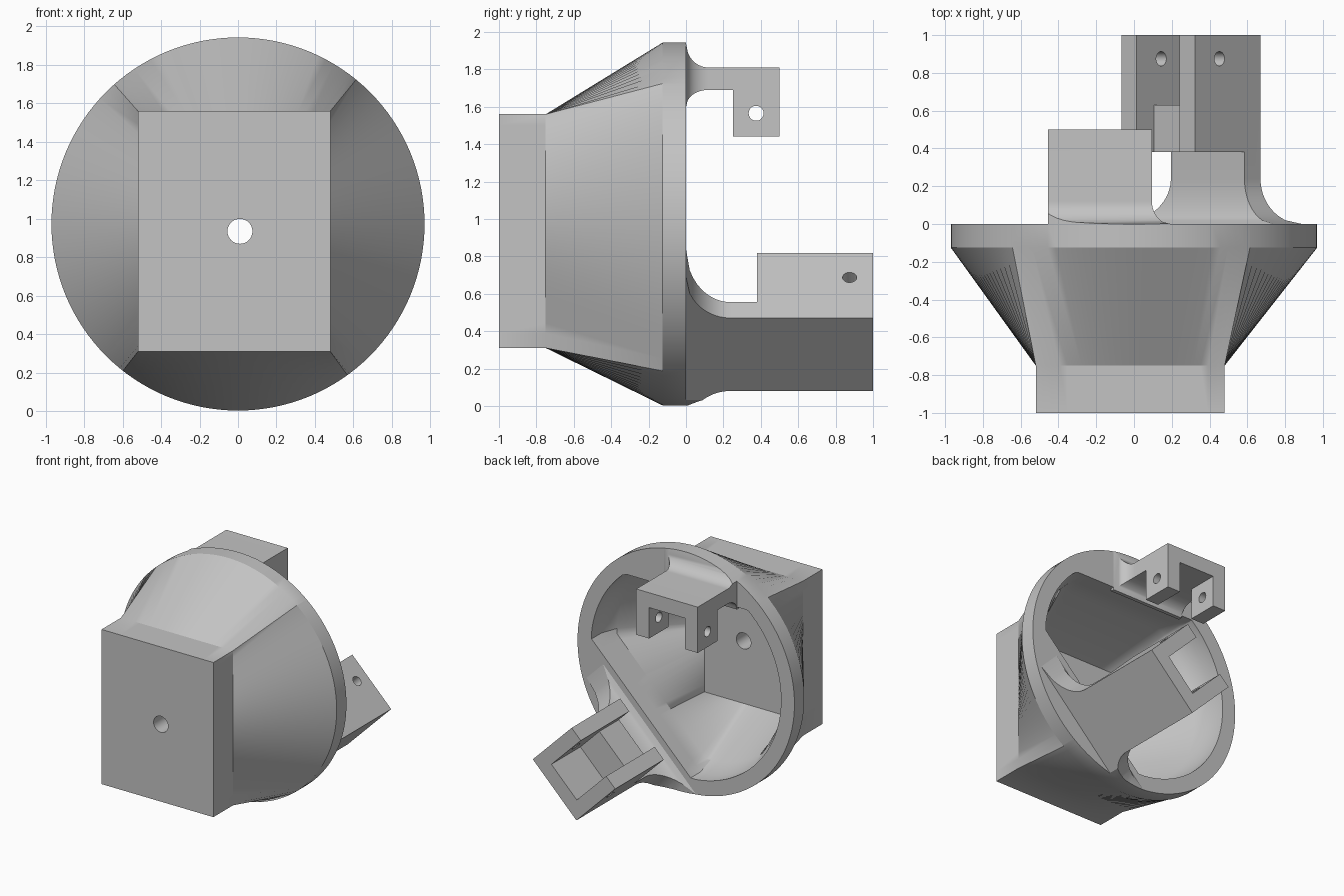
import bpy, bmesh
from math import sin, cos, pi, sqrt, atan2, radians
from mathutils import Matrix, Vector

if "Cube" in bpy.data.objects:
    bpy.data.objects.remove(bpy.data.objects["Cube"], do_unlink=True)

grey = bpy.data.materials.new("plain grey")
grey.use_nodes = True
grey.diffuse_color = (0.55, 0.55, 0.55, 1)
grey.node_tree.nodes["Principled BSDF"].inputs["Base Color"].default_value = grey.diffuse_color

RIM_Z, RIM_R = 0.973, 0.97
TILT = Matrix.Rotation(radians(-45), 4, "Y")


def loft(name, sections, matrix=Matrix()):
    """Skin a list of equal-length point loops and cap both ends."""
    bm = bmesh.new()
    loops = [[bm.verts.new(matrix @ Vector(p)) for p in s] for s in sections]
    for a, b in zip(loops, loops[1:]):
        for i in range(len(a)):
            j = (i + 1) % len(a)
            bm.faces.new((a[i], a[j], b[j], b[i]))
    bm.faces.new(loops[0])
    bm.faces.new(loops[-1])
    bmesh.ops.recalc_face_normals(bm, faces=bm.faces)
    mesh = bpy.data.meshes.new(name)
    bm.to_mesh(mesh)
    bm.free()
    mesh.materials.append(grey)
    obj = bpy.data.objects.new(name, mesh)
    bpy.context.collection.objects.link(obj)
    return obj


def rect(x0, x1, z0, z1, y):
    return [(x0, y, z0), (x1, y, z0), (x1, y, z1), (x0, y, z1)]


def box(name, x0, x1, y0, y1, z0, z1, matrix=Matrix()):
    return loft(name, [rect(x0, x1, z0, z1, y0), rect(x0, x1, z0, z1, y1)], matrix)


def rod(name, r, start, end, matrix=Matrix(), n=32):
    """Cylinder along x or y."""
    a, b = Vector(start), Vector(end)
    side = Vector((0, 0, 1)).cross(b - a).normalized()
    ring = [side * r * cos(2 * pi * i / n) + Vector((0, 0, r * sin(2 * pi * i / n))) for i in range(n)]
    return loft(name, [[a + p for p in ring], [b + p for p in ring]], matrix)


def combine(obj, other, operation):
    mod = obj.modifiers.new(operation.lower(), "BOOLEAN")
    mod.operation, mod.solver, mod.object = operation, "EXACT", other
    bpy.context.view_layer.objects.active = obj
    bpy.ops.object.modifier_apply(modifier=mod.name)
    bpy.data.objects.remove(other, do_unlink=True)


def smooth(obj):
    bpy.ops.object.select_all(action="DESELECT")
    obj.select_set(True)
    bpy.context.view_layer.objects.active = obj
    bpy.ops.object.shade_smooth_by_angle(angle=radians(28))


# Housing: rectangular boss blended into a round rim
OUTER = (-0.52, 0.48, 0.31, 1.56)
INNER = (-0.41, 0.36, 0.43, 1.45)
angles = [2 * pi * i / 128 for i in range(128)]
for x0, x1, z0, z1 in (OUTER, INNER):
    angles += [atan2(z - RIM_Z, x) % (2 * pi) for x in (x0, x1) for z in (z0, z1)]
angles.sort()


def walls(x0, x1, z0, z1):
    return [(-1, 0, -x0), (1, 0, x1), (0, -1, RIM_Z - z0), (0, 1, z1 - RIM_Z)]


def outline(y, radius, planes=()):
    """Circle about the rim centre, trimmed by half planes a*x + b*z <= c."""
    points = []
    for t in angles:
        d = radius
        for a, b, c in planes:
            slope = a * cos(t) + b * sin(t)
            if slope > 1e-6:
                d = min(d, c / slope)
        points.append((d * cos(t), y, RIM_Z + d * sin(t)))
    return points


housing = loft("housing", [outline(-1, 9, walls(*OUTER)), outline(-0.75, 9, walls(*OUTER)),
                           outline(-0.125, RIM_R), outline(0, RIM_R)])

# Hollow, leaving solid segments behind the two brackets
chords = [(0, 1, 1.62 - RIM_Z), (1, -1, RIM_Z - 0.17)]
cavity = loft("cavity_cutter", [outline(-0.75, 9, walls(*INNER)), outline(-0.26, 0.8, chords),
                                outline(-0.125, 0.85, chords), outline(0.05, 0.85, chords)])
combine(housing, cavity, "DIFFERENCE")
combine(housing, rod("hole_cutter", 0.065, (0.01, -1.1, 0.935), (0.01, -0.6, 0.935)), "DIFFERENCE")
smooth(housing)


def flared_plate(name, x0, x1, z0, z1, length, run, flare, matrix=Matrix()):
    """Plate along y whose root sweeps outward into the rim."""
    sections = []
    for i in range(-1, 13):
        y = run * max(i, 0) / 12
        k = 1 - sqrt(1 - (1 - y / run) ** 2)
        left, right, low, high = (f * k for f in flare)
        sections.append(rect(x0 - left, x1 + right, z0 - low, z1 + high, y if i >= 0 else -0.03))
    sections.append(rect(x0, x1, z0, z1, length))
    plate = loft(name, sections, matrix)
    combine(plate, rod("rim_trim", RIM_R, (0, -0.1, RIM_Z), (0, 1.2, RIM_Z), n=128), "INTERSECT")
    return plate


def bracket(name, plate, parts, hole):
    for part in parts:
        combine(plate, part, "UNION")
    combine(plate, hole, "DIFFERENCE")
    smooth(plate)


# Upper clip: short plate with two hanging prongs
clip = flared_plate("upper_clip", -0.455, 0.095, 1.69, 1.81, 0.5, 0.12, (0, 0.1, 0.09, 0.13))
prongs = [box("prong", x, x + 0.115, 0.25, 0.5, 1.44, 1.72) for x in (-0.455, -0.02)]
bracket("upper_clip", clip, prongs,
        rod("pin_cutter", 0.04, (-0.6, 0.375, 1.565), (0.3, 0.375, 1.565)))

# Lower arm: tilted long plate with a stepped fork
arm = flared_plate("lower_arm", 0.255, 0.806, -0.141, -0.021, 1, 0.24, (0.31, 0.31, 0, 0.09), TILT)
fork = [box("prong", x, x + 0.115, 0.38, 1, -0.06, 0.35, TILT) for x in (0.255, 0.691)]
fork.append(box("fork_step", 0.3, 0.75, 0.38, 0.63, -0.06, 0.22, TILT))
bracket("lower_arm", arm, fork,
        rod("pin_cutter", 0.038, (0.1, 0.875, 0.166), (1, 0.875, 0.166), TILT))
